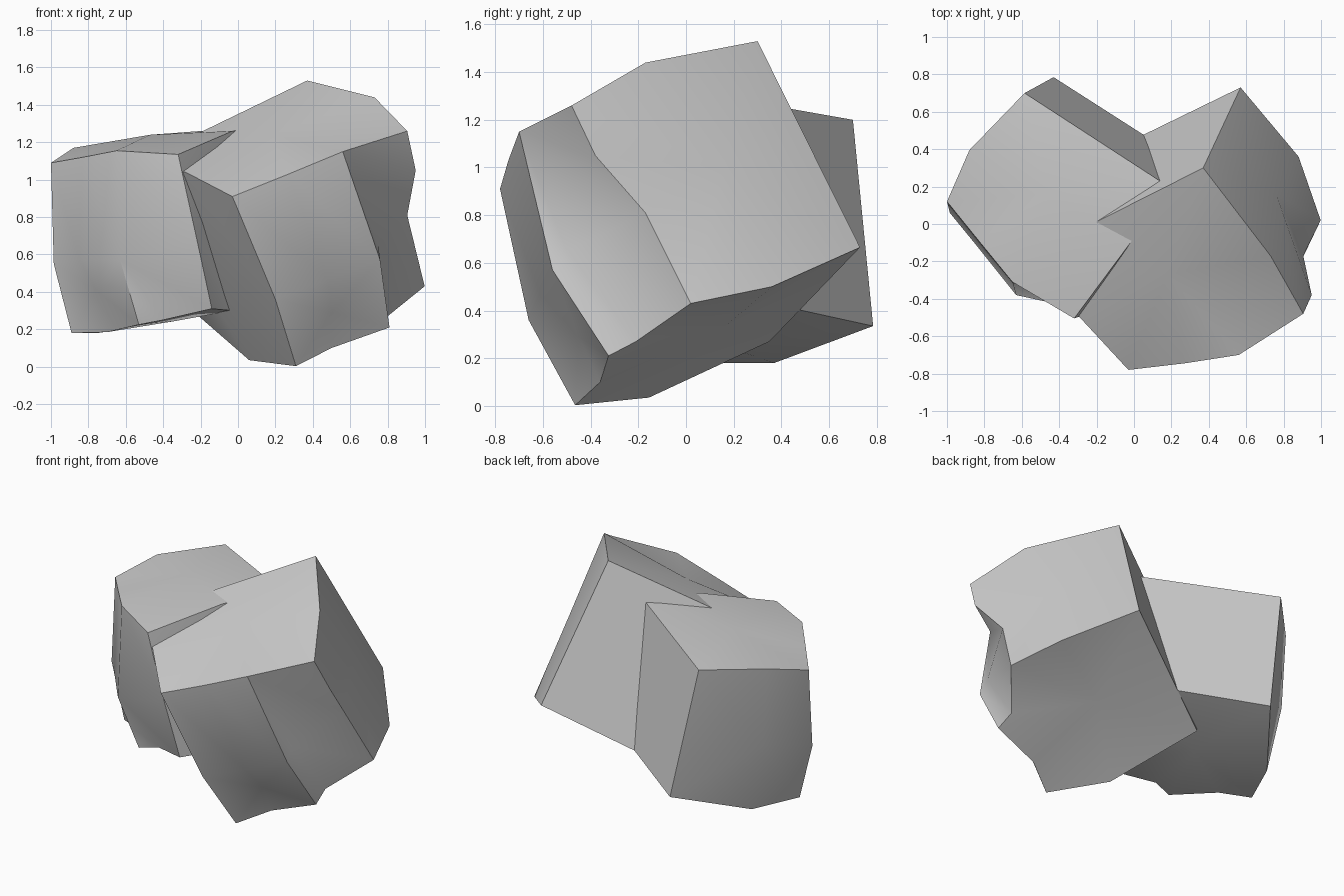
import bpy, bmesh, math

if "Cube" in bpy.data.objects:
    bpy.data.objects.remove(bpy.data.objects["Cube"])


def rock(name, points, panels):
    """Closed faceted block: each panel is a ring of point names, optionally fanned to a centre point."""
    bm = bmesh.new()
    v = {k: bm.verts.new(p) for k, p in points.items()}
    for ring, centre in panels:
        ring = ring.split()
        if centre:
            c = v[centre]
            for a, b in zip(ring, ring[1:] + ring[:1]):
                bm.faces.new((v[a], v[b], c))
        else:
            bm.faces.new([v[k] for k in ring])
    bmesh.ops.triangulate(bm, faces=[f for f in bm.faces if len(f.verts) > 4])
    bmesh.ops.recalc_face_normals(bm, faces=bm.faces)
    me = bpy.data.meshes.new(name)
    bm.to_mesh(me)
    bm.free()
    ob = bpy.data.objects.new(name, me)
    bpy.context.collection.objects.link(ob)
    bpy.ops.object.select_all(action='DESELECT')
    bpy.context.view_layer.objects.active = ob
    ob.select_set(True)
    bpy.ops.object.shade_smooth_by_angle(angle=math.radians(45))
    return ob


# Large tilted block on the right: t = top, m = middle, b = bottom, r = right edge, c = panel centres
big = {
    "t0": (-.03, -.78, .91), "t1": (.27, -.745, 1.03), "t2": (.56, -.70, 1.15),
    "t4": (.905, -.48, 1.26), "t5": (.73, -.17, 1.44), "t6": (.37, .30, 1.53),
    "t7": (-.58, -.18, 1.07), "t8": (-.28, -.51, 1.04),
    "m0": (.20, -.66, .36), "m1": (.48, -.61, .465), "m2": (.76, -.56, .57),
    "m3": (.75, -.50, .65), "r1": (.95, -.38, 1.05), "r2": (.905, -.17, .81),
    "b0": (.31, -.465, .003), "b1": (.50, -.36, .10), "b2": (.81, -.325, .21),
    "b3": (.80, -.21, .27), "b4": (.998, .02, .43), "b5": (.88, .36, .50),
    "b6": (.57, .73, .665), "b7": (-.21, .35, .27), "b8": (.06, -.155, .035),
    "tc": (.18, -.27, 1.24), "rc": (.76, .16, 1.0), "bc": (.42, .16, .33),
    "lc": (.50, -.45, .29),
}
rock("large_rock", big, [
    ("t0 t1 t2 t4 t5 t6 t7 t8", "tc"),
    ("t6 t5 t4 r1 r2 b4 b5 b6", "rc"),
    ("b0 b1 b2 b3 b4 b5 b6 b7 b8", "bc"),
    ("t0 t8 t7 b7 b8 b0 m0", None),
    ("t6 b6 b7 t7", None),
    # front, above and below the middle ridge
    ("t0 t1 m1 m0", None), ("t1 t2 m2 m1", None), ("t2 m3 m2", None),
    ("t2 t4 r1", None), ("t2 r1 r2 m3", None),
    ("m0 m1 m2 b2 b1 b0", "lc"),
    ("m2 m3 b3 b2", None), ("m3 r2 b4 b3", None),
])

# Smaller upright block on the left
small = {
    "t0": (-1.0, .12, 1.09), "t1": (-.83, -.09, 1.12), "t2": (-.65, -.31, 1.155),
    "t3": (-.32, -.505, 1.135), "t3b": (-.03, -.115, 1.26), "t4": (.20, .19, 1.29),
    "t5": (-.585, .70, 1.20), "t6": (-.88, .395, 1.17),
    "m0": (-.985, .06, .55), "m1": (-.85, -.105, .575), "m2": (-.63, -.38, .57),
    "m3": (-.22, -.47, .68), "m6": (-.85, .39, .65),
    "b0": (-.89, .06, .18), "b1": (-.70, -.03, .185), "b2": (-.53, -.30, .225),
    "b2b": (-.40, -.27, .25), "b3": (-.14, -.42, .31), "b3b": (-.03, -.20, .30),
    "b4": (.32, .305, .44), "b5": (-.43, .785, .335), "b6": (-.75, .37, .18),
    "tc": (-.47, .16, 1.24), "bc": (-.33, .18, .245), "lc": (-.76, -.09, .41),
}
rock("small_rock", small, [
    ("t0 t1 t2 t3 t3b t4 t5 t6", "tc"),
    ("b0 b1 b2 b2b b3 b3b b4 b5 b6", "bc"),
    ("t0 t1 m1 m0", None), ("t1 t2 m2 m1", None), ("t2 t3 m3 m2", None),
    ("m0 m1 m2 b2 b1 b0", "lc"),
    ("m2 b2b b2", None), ("m2 m3 b3 b2b", None),
    ("t0 t6 t5 b5 b6 b0 m0", "m6"),
    ("t5 t4 b4 b5", None),
    ("t3 t3b t4 b4 b3b b3 m3", None),
])
